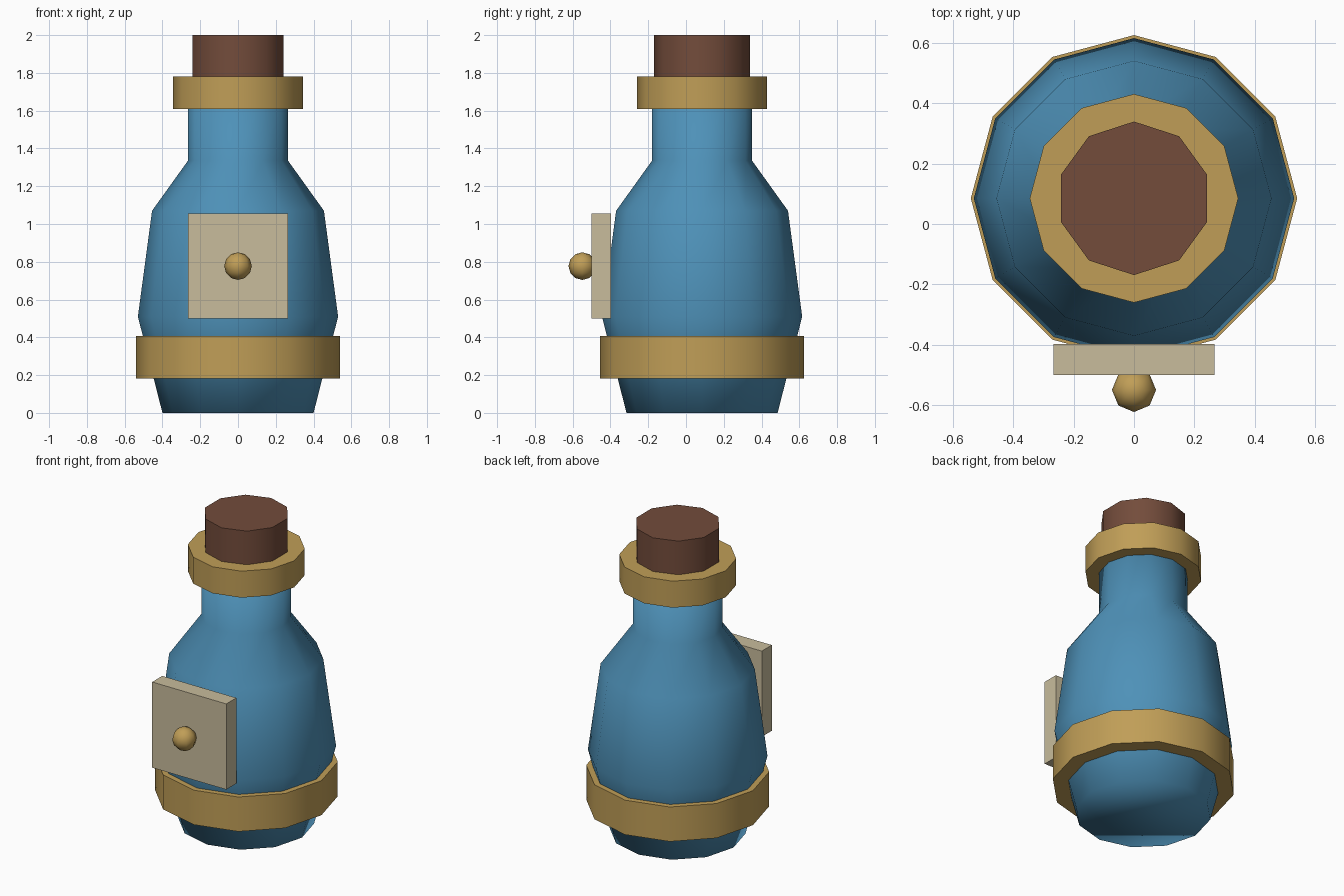
import bpy, bmesh, math
from mathutils import Matrix

if "Cube" in bpy.data.objects:
    bpy.data.objects.remove(bpy.data.objects["Cube"])

AXIS_Y = 0.085  # the bottle's centre line


def material(name, rgb):
    m = bpy.data.materials.new(name)
    lin = [(c / 255 / 12.92) if c < 11 else ((c / 255 + 0.055) / 1.055) ** 2.4 for c in rgb]
    m.diffuse_color = (*lin, 1)
    m.use_nodes = True
    m.node_tree.nodes["Principled BSDF"].inputs["Base Color"].default_value = m.diffuse_color
    return m


blue = material("blue_glass", (78, 145, 184))
gold = material("gold", (192, 158, 87))
brown = material("cork_brown", (115, 76, 59))
cream = material("label_cream", (200, 188, 156))


def finish(bm, name, mat, smooth_angle):
    """Turn a bmesh into an object; edges sharper than smooth_angle stay sharp."""
    bmesh.ops.recalc_face_normals(bm, faces=bm.faces)
    for f in bm.faces:
        f.smooth = smooth_angle > 0
    for e in bm.edges:
        e.smooth = e.calc_face_angle(0) <= math.radians(smooth_angle)
    mesh = bpy.data.meshes.new(name)
    bm.to_mesh(mesh)
    bm.free()
    mesh.materials.append(mat)
    bpy.context.collection.objects.link(bpy.data.objects.new(name, mesh))


def lathe(name, profile, sides, mat, smooth_angle=40):
    """Capped turned shape from (radius, height) points."""
    bm = bmesh.new()
    rings = []
    for r, z in profile:
        angles = [math.pi / 2 + math.tau * i / sides for i in range(sides)]
        rings.append([bm.verts.new((r * math.cos(a), AXIS_Y + r * math.sin(a), z)) for a in angles])
    for lo, hi in zip(rings, rings[1:]):
        for i in range(sides):
            j = (i + 1) % sides
            bm.faces.new((lo[i], lo[j], hi[j], hi[i]))
    bm.faces.new(rings[0][::-1])
    bm.faces.new(rings[-1])
    finish(bm, name, mat, smooth_angle)


# Glass body, softly shaded all over
lathe("bottle_body", [(0.40, 0), (0.53, 0.51), (0.455, 1.07), (0.265, 1.335), (0.265, 1.70)],
      12, blue, 180)

# Metal bands and stopper
lathe("lower_band", [(0.54, 0.183), (0.54, 0.407)], 12, gold)
lathe("neck_collar", [(0.345, 1.61), (0.345, 1.782)], 12, gold)
lathe("cork", [(0.254, 1.70), (0.254, 2.0)], 10, brown)

# Label plate on the front
bm = bmesh.new()
bmesh.ops.create_cube(bm, size=1, matrix=Matrix.Translation((0, -0.4485, 0.777))
                      @ Matrix.Diagonal((0.532, 0.103, 0.556, 1)))
finish(bm, "label_plate", cream, 0)

# Round stud in the middle of the label
bm = bmesh.new()
bmesh.ops.create_uvsphere(bm, u_segments=8, v_segments=6, radius=0.073,
                          matrix=Matrix.Translation((0, -0.549, 0.777)))
finish(bm, "label_stud", gold, 180)
